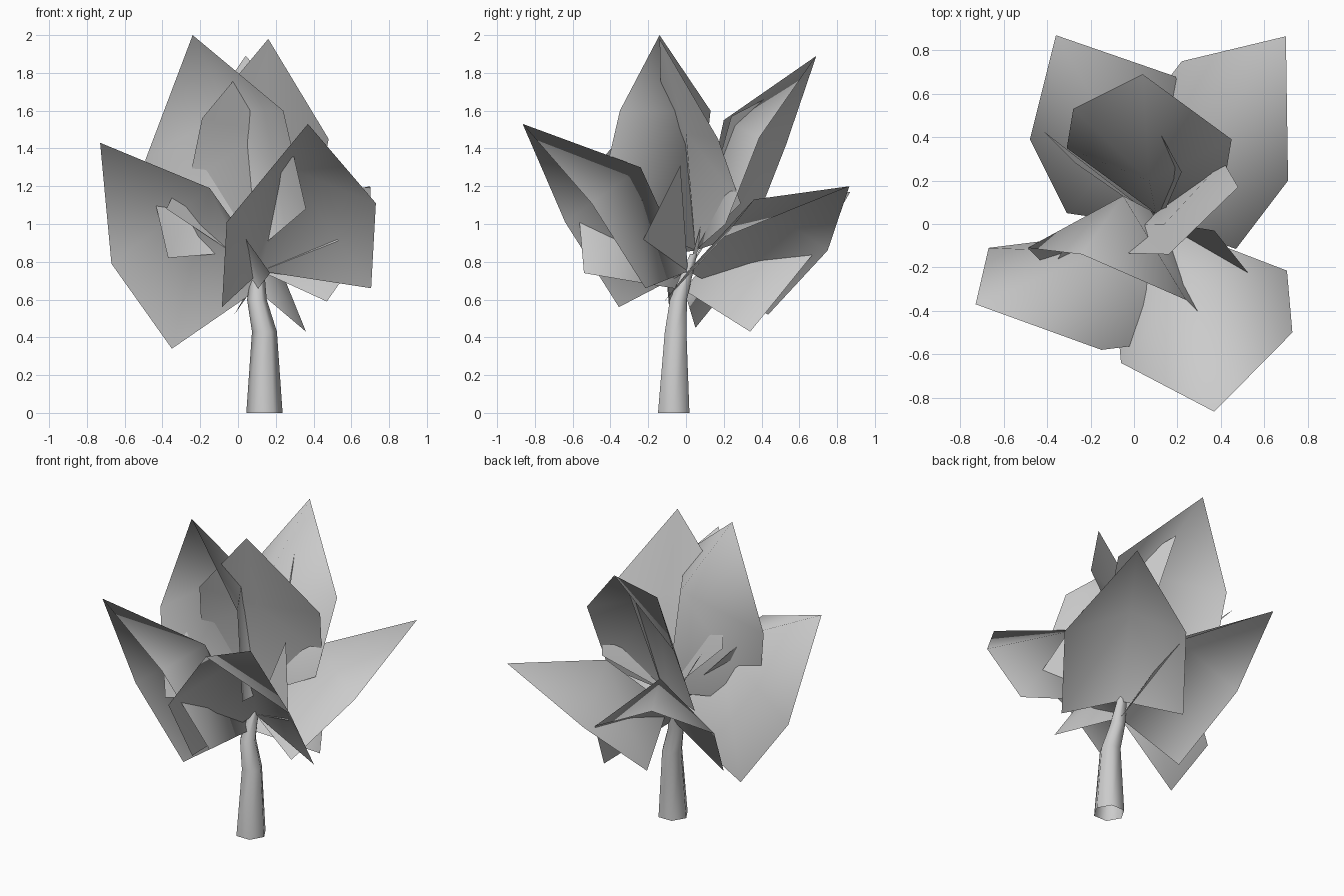
import bpy, bmesh, math
from mathutils import Vector

if "Cube" in bpy.data.objects:
    bpy.data.objects.remove(bpy.data.objects["Cube"])


def finish(name, bm, angle):
    bmesh.ops.recalc_face_normals(bm, faces=bm.faces)
    me = bpy.data.meshes.new(name)
    bm.to_mesh(me)
    bm.free()
    ob = bpy.data.objects.new(name, me)
    bpy.context.collection.objects.link(ob)
    bpy.ops.object.select_all(action='DESELECT')
    ob.select_set(True)
    bpy.context.view_layer.objects.active = ob
    bpy.ops.object.shade_smooth_by_angle(angle=math.radians(angle))
    return ob


# Tapered, slightly bent six-sided stem, open at the bottom
def stem(name, rings, sides=6):
    bm = bmesh.new()
    loops = []
    for x, y, z, r in rings:
        loops.append([bm.verts.new((x + r * math.cos(2 * math.pi * i / sides),
                                    y + r * math.sin(2 * math.pi * i / sides), z))
                      for i in range(sides)])
    for a, b in zip(loops, loops[1:]):
        for i in range(sides):
            j = (i + 1) % sides
            bm.faces.new((a[i], a[j], b[j], b[i]))
    finish(name, bm, 70)


stem("stem", [(.14, -.065, 0, .096), (.14, -.055, .43, .066),
              (.10, -.04, .60, .052), (.11, .04, .84, .022)])

LOW = (.10, -.01, .65)
MID = (.12, .01, .75)
HIGH = (.10, .05, .86)


# Angular leaf: two wings folded along an arched middle rib.
# The lower corner of each wing is its wide corner plus a shared drop vector.
def leaf(name, base, tip, wide_a, wide_b, drop, rib):
    bm = bmesh.new()
    t, b, r = (bm.verts.new(p) for p in (tip, base, rib))
    for w in (wide_a, wide_b):
        wide = bm.verts.new(w)
        low = bm.verts.new(Vector(w) + Vector(drop))
        bm.faces.new((t, wide, r))
        bm.faces.new((wide, low, r))
        bm.faces.new((low, b, r))
    finish(name, bm, 120)


# Narrow young leaf
def blade(name, a, b):
    bm = bmesh.new()
    bm.faces.new([bm.verts.new(p) for p in (MID, a, b)])
    finish(name, bm, 60)


# Spreading outer leaves
leaf("leaf_front_right", MID, (.37, -.865, 1.53), (-.06, -.64, 1.01), (.73, -.50, 1.11),
     (-.025, .285, -.45), (.26, -.24, 1.30))
leaf("leaf_front_left", LOW, (-.73, -.37, 1.43), (-.67, -.11, .79), (-.15, -.58, 1.19),
     (.32, .04, -.45), (-.15, -.13, 1.19))
leaf("leaf_back_right", MID, (.70, .865, 1.20), (.71, .20, .93), (.22, .75, .86),
     (-.24, -.315, -.34), (.33, .36, 1.13))
leaf("leaf_back_left", LOW, (-.36, .87, 1.17), (.19, .68, .85), (-.48, .39, .87),
     (.17, -.34, -.42), (-.05, .34, 1.10))

# Upright inner leaves
leaf("leaf_upright_left", HIGH, (-.24, -.14, 2.0), (-.49, -.11, 1.34), (.24, -.35, 1.60),
     (.12, -.12, -.52), (-.05, .13, 1.60))
leaf("leaf_upright_right", HIGH, (.16, -.14, 1.98), (.48, .17, 1.45), (-.19, -.13, 1.56),
     (-.07, .12, -.34), (.14, .0, 1.48))
leaf("leaf_upright_back", HIGH, (.04, .69, 1.89), (.45, .39, 1.46), (-.28, .53, 1.42),
     (-.03, -.18, -.46), (.07, .20, 1.55))

# Young leaves between the large ones
blade("young_leaf_right", (.37, -.03, 1.31), (.53, -.23, .91))
blade("young_leaf_back", (.08, .49, 1.70), (.22, .24, 1.57))
blade("young_leaf_left", (-.31, -.08, 1.22), (-.38, -.22, 1.08))
blade("young_leaf_back_left", (-.42, .43, 1.40), (-.27, .28, 1.25))
